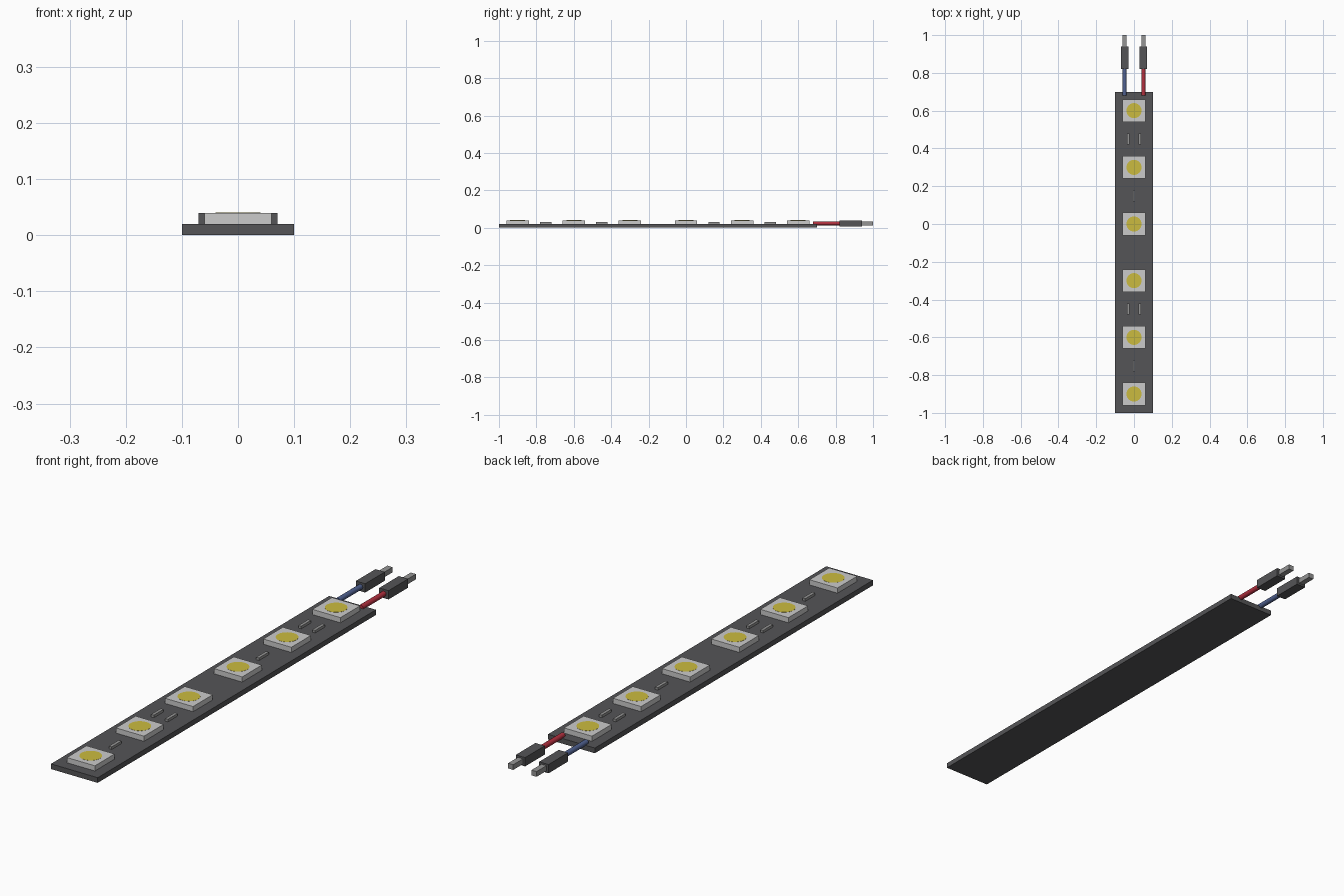
import bpy
from math import pi

if "Cube" in bpy.data.objects:
    bpy.data.objects.remove(bpy.data.objects["Cube"])


def material(name, rgb):
    m = bpy.data.materials.new(name)
    m.diffuse_color = (*rgb, 1)
    m.use_nodes = True
    m.node_tree.nodes["Principled BSDF"].inputs["Base Color"].default_value = m.diffuse_color
    return m


DARK = material("dark_grey", (0.09, 0.09, 0.095))
LIGHT = material("light_grey", (0.6, 0.6, 0.6))
STEEL = material("steel_grey", (0.3, 0.3, 0.3))
YELLOW = material("yellow", (0.6, 0.5, 0.05))
RED = material("red", (0.45, 0.03, 0.05))
BLUE = material("blue", (0.08, 0.12, 0.28))


def box(name, x, y, z, mat):
    """Box from (min, max) ranges on each axis."""
    centre = [(a + b) / 2 for a, b in (x, y, z)]
    bpy.ops.mesh.primitive_cube_add(size=1, location=centre)
    o = bpy.context.object
    o.name = name
    o.scale = [b - a for a, b in (x, y, z)]
    bpy.ops.object.transform_apply(location=False, rotation=False, scale=True)
    o.data.materials.append(mat)
    return o


def cylinder(name, radius, depth, location, rotation, sides, mat):
    bpy.ops.mesh.primitive_cylinder_add(vertices=sides, radius=radius, depth=depth,
                                        location=location, rotation=rotation)
    o = bpy.context.object
    o.name = name
    o.data.materials.append(mat)
    bpy.ops.object.shade_smooth_by_angle()
    return o


# Circuit strip
box("strip", (-0.1, 0.1), (-1, 0.7), (0, 0.02), DARK)

# Square lamps with a round yellow emitter flush with the top
for i in range(6):
    y = -0.9 + 0.3 * i
    box("lamp_body", (-0.06, 0.06), (y - 0.06, y + 0.06), (0.02, 0.04), LIGHT)
    cylinder("lamp_emitter", 0.04, 0.002, (0, y, 0.0395), (0, 0, 0), 32, YELLOW)

# Small resistors between the lamps
for x, y in [(0, -0.75), (-0.03, -0.45), (0.03, -0.45),
             (0, 0.15), (-0.03, 0.45), (0.03, 0.45)]:
    box("resistor", (x - 0.006, x + 0.006), (y - 0.03, y + 0.03), (0.02, 0.03), STEEL)

# Two leads: wire, connector and pin
for x, mat in [(-0.05, BLUE), (0.05, RED)]:
    cylinder("wire", 0.01, 0.15, (x, 0.755, 0.023), (pi / 2, 0, 0), 16, mat)
    box("connector", (x - 0.02, x + 0.02), (0.82, 0.94), (0.006, 0.04), DARK)
    box("pin", (x - 0.011, x + 0.011), (0.94, 1.0), (0.013, 0.033), STEEL)
